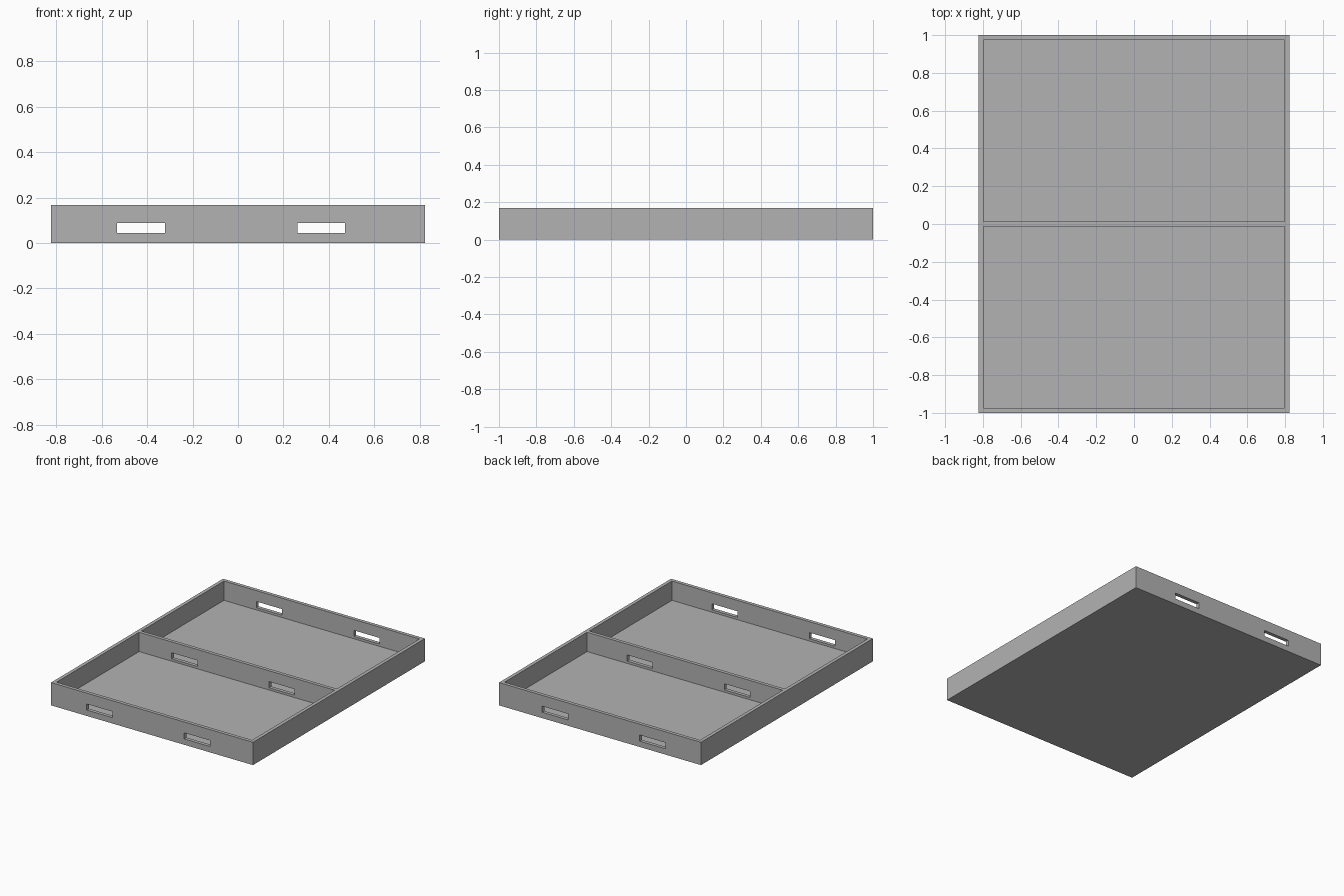
import bpy

old = bpy.data.objects.get("Cube")
if old:
    bpy.data.objects.remove(old, do_unlink=True)

HALF_X, HALF_Y, HEIGHT, WALL = 0.822, 1.0, 0.168, 0.026

grey = bpy.data.materials.new("plain grey")
grey.use_nodes = True
grey.diffuse_color = (0.45, 0.45, 0.45, 1)
grey.node_tree.nodes["Principled BSDF"].inputs["Base Color"].default_value = grey.diffuse_color


def box(name, low, high):
    """Axis-aligned box between two corners."""
    size = [b - a for a, b in zip(low, high)]
    centre = [(a + b) / 2 for a, b in zip(low, high)]
    bpy.ops.mesh.primitive_cube_add(size=1, location=centre)
    ob = bpy.context.object
    ob.name = name
    ob.scale = size
    bpy.ops.object.transform_apply(location=True, scale=True)
    ob.data.materials.append(grey)
    return ob


def cut(body, cutter):
    """Subtract a box from the body and discard it."""
    cutter.hide_render = True
    mod = body.modifiers.new("cut", "BOOLEAN")
    mod.operation = "DIFFERENCE"
    mod.solver = "EXACT"
    mod.object = cutter
    bpy.context.view_layer.objects.active = body
    bpy.ops.object.modifier_apply(modifier=mod.name)
    bpy.data.objects.remove(cutter, do_unlink=True)


# Outer block of the tray
tray = box("divided_tray", (-HALF_X, -HALF_Y, 0), (HALF_X, HALF_Y, HEIGHT))

# Two open compartments, leaving floor, rim walls and middle divider
inner_x = HALF_X - WALL
for near, far in ((WALL / 2, HALF_Y - WALL), (WALL - HALF_Y, -WALL / 2)):
    cut(tray, box("compartment_cutter", (-inner_x, near, WALL), (inner_x, far, HEIGHT + 0.1)))

# Hand slots running through the front wall, divider and back wall
for left, right in ((-0.532, -0.322), (0.262, 0.471)):
    cut(tray, box("slot_cutter", (left, -1.1, 0.043), (right, 1.1, 0.088)))
